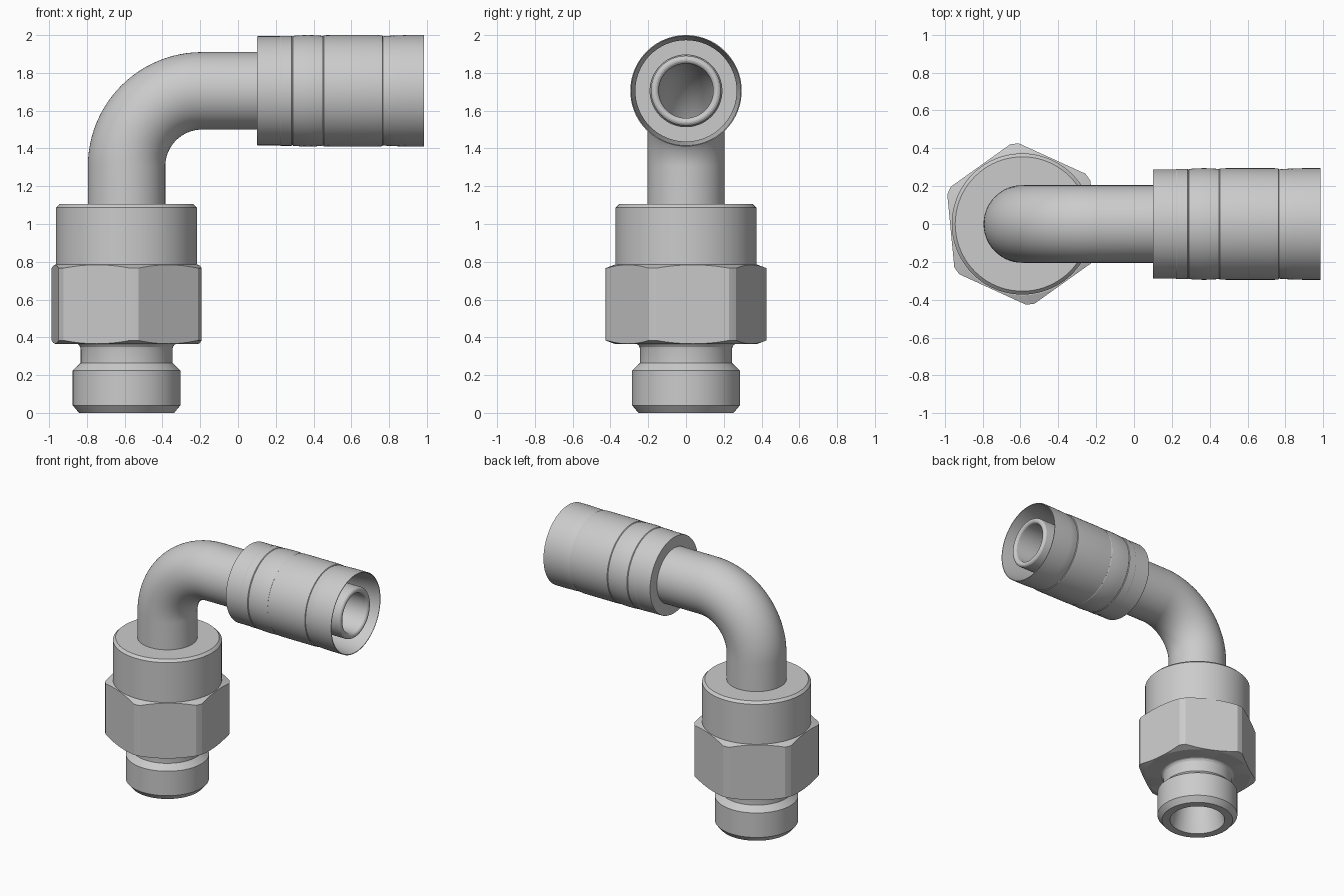
import bpy, bmesh, math
from mathutils import Vector

if "Cube" in bpy.data.objects:
    bpy.data.objects.remove(bpy.data.objects["Cube"])

AX, AZ = -0.59, 1.705      # x of the upright axis, z of the level axis
BEND = 0.40                # centre-line radius of the elbow
Y = Vector((0, 1, 0))


def finish(name, bm):
    bmesh.ops.recalc_face_normals(bm, faces=bm.faces)
    me = bpy.data.meshes.new(name)
    bm.to_mesh(me)
    bm.free()
    ob = bpy.data.objects.new(name, me)
    bpy.context.collection.objects.link(ob)
    bpy.ops.object.select_all(action='DESELECT')
    ob.select_set(True)
    bpy.context.view_layer.objects.active = ob
    bpy.ops.object.shade_smooth_by_angle(angle=math.radians(20))
    return ob


def skin(bm, loops):
    """Bridge a closed series of vertex loops."""
    n = len(loops[0])
    for k, a in enumerate(loops):
        b = loops[(k + 1) % len(loops)]
        for i in range(n):
            j = (i + 1) % n
            bm.faces.new((a[i], a[j], b[j], b[i]))


def rings(name, stations, n=80):
    """Closed solid from circles: (centre x, centre z, axis angle, radius)."""
    bm = bmesh.new()
    loops = []
    for x, z, t, r in stations:
        v = Vector((math.cos(t), 0, math.sin(t))).cross(Y)
        c = Vector((x, 0, z))
        loops.append([bm.verts.new(c + r * (math.cos(a) * Y + math.sin(a) * v))
                      for a in (2 * math.pi * i / n for i in range(n))])
    skin(bm, loops)
    return finish(name, bm)


def upright(profile):
    return [(AX, z, math.pi / 2, r) for r, z in profile]


def level(profile):
    return [(x, AZ, 0, r) for r, x in profile]


# threaded stud, neck and collar, bored through
rings("stud_and_collar", upright([
    (0.195, 0), (0.252, 0), (0.285, 0.04), (0.285, 0.225), (0.243, 0.265),
    (0.243, 0.335), (0.246, 0.350), (0.254, 0.361), (0.270, 0.370),
    (0.373, 0.372), (0.373, 1.087), (0.355, 1.105), (0.145, 1.105), (0.145, 0.24)]))


# hexagon with turned-down corners and chamfered ends
def hexagon(name, apothem, corner, z0, z1, turn):
    half = math.acos(apothem / corner)
    steps = [-half + 2 * half * i / 12 for i in range(13)]
    gap = math.pi / 3 - 2 * half
    steps += [half + gap * i / 4 for i in range(1, 4)]
    bm = bmesh.new()
    loops = [[] for _ in range(6)]
    for s in range(6):
        for a in steps:
            r = apothem / math.cos(a) if a <= half else corner
            ang = turn + s * math.pi / 3 + a
            drop = 0.38 * (r - apothem) + 0.001
            rows = [(0.25, z0), (apothem - 0.003, z0), (r, z0 + drop),
                    (r, z1 - drop), (apothem - 0.003, z1), (0.25, z1)]
            for loop, (q, z) in zip(loops, rows):
                loop.append(bm.verts.new((AX + q * math.cos(ang), q * math.sin(ang), z)))
    skin(bm, loops)
    return finish(name, bm)


hexagon("hex_nut", 0.380, 0.426, 0.365, 0.785, math.radians(5.5))


# bent pipe with the hose tail at its end
def elbow(r):
    out = []
    for i in range(25):
        a = math.pi / 2 * i / 24
        out.append((AX + BEND * (1 - math.cos(a)), AZ - BEND * (1 - math.sin(a)),
                    math.pi / 2 - a, r))
    return out


lip = [(0.165 + 0.021 * math.cos(a), 0.962 + 0.021 * math.sin(a))
       for a in (math.pi / 2 * (i / 4 - 0) for i in range(9))]
rings("elbow_pipe", upright([(0.205, 1.09)]) + elbow(0.205)
      + level([(0.205, 0.29), (0.186, 0.31)] + lip)
      + elbow(0.144)[::-1] + upright([(0.144, 1.09)]))

# crimped sleeve around the hose tail
rings("hose_sleeve", level([
    (0.19, 0.10), (0.287, 0.10), (0.289, 0.105), (0.289, 0.222), (0.291, 0.226),
    (0.291, 0.283), (0.287, 0.287), (0.291, 0.291), (0.294, 0.33), (0.295, 0.37),
    (0.294, 0.41), (0.291, 0.446), (0.289, 0.45), (0.294, 0.454), (0.295, 0.50),
    (0.295, 0.74), (0.293, 0.764), (0.288, 0.767), (0.290, 0.772), (0.293, 0.83),
    (0.295, 0.90), (0.295, 0.985), (0.290, 0.985), (0.268, 0.80), (0.268, 0.32), (0.19, 0.32)]))
